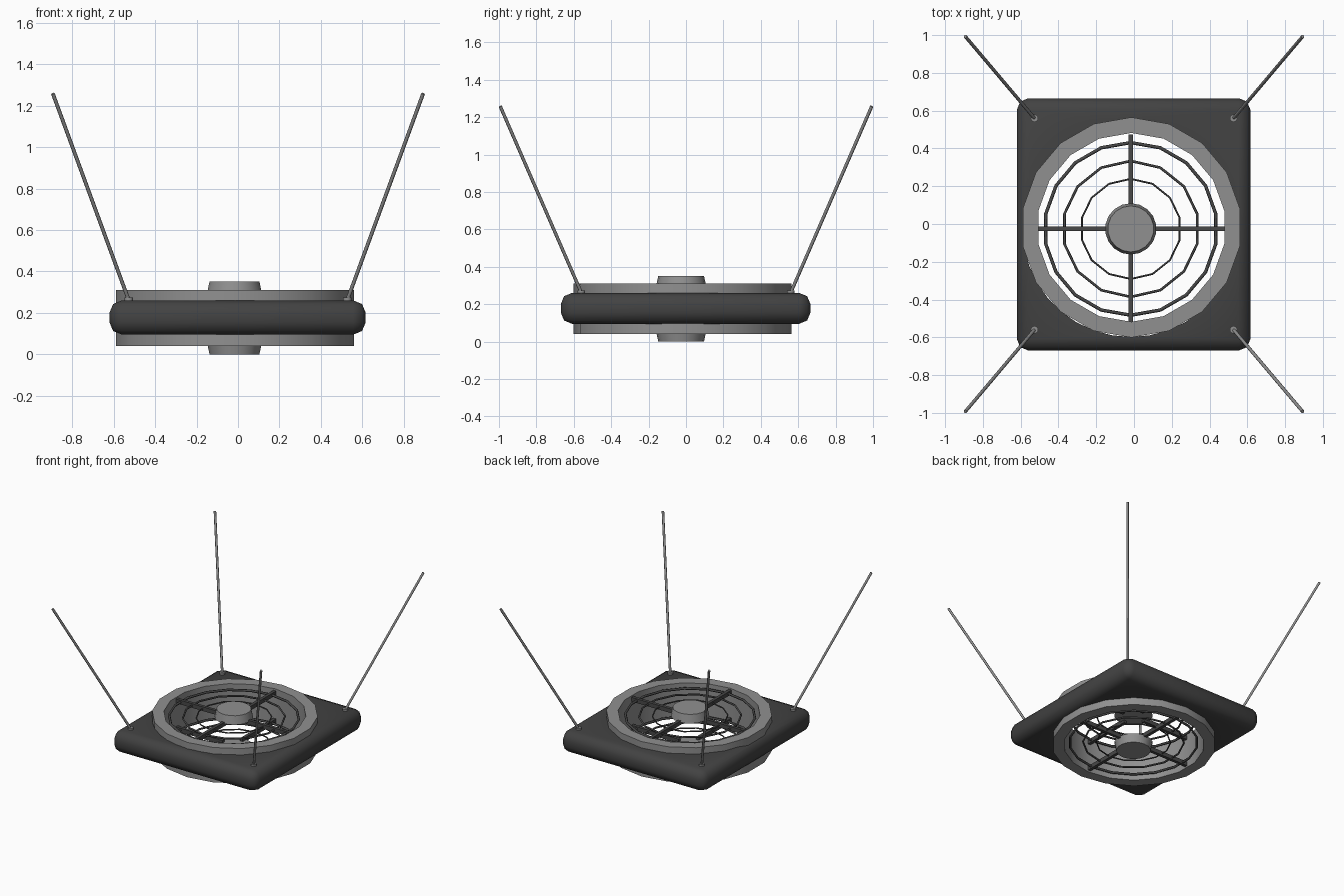
import bpy, bmesh
from math import sin, cos, pi, radians
from mathutils import Vector, Matrix

if "Cube" in bpy.data.objects:
    bpy.data.objects.remove(bpy.data.objects["Cube"])

CX, CY, MID = -0.017, -0.026, 0.176   # fan axis and mid height


def colour(name, v):
    m = bpy.data.materials.new(name)
    m.diffuse_color = (v, v, v, 1)
    m.use_nodes = True
    m.node_tree.nodes["Principled BSDF"].inputs["Base Color"].default_value = m.diffuse_color
    return m


dark = colour("dark_grey", 0.055)
guard = colour("guard_grey", 0.065)
mid = colour("mid_grey", 0.28)


def make(name, bm, mat=None, smooth=None):
    bmesh.ops.recalc_face_normals(bm, faces=bm.faces)
    me = bpy.data.meshes.new(name)
    bm.to_mesh(me)
    bm.free()
    ob = bpy.data.objects.new(name, me)
    bpy.context.collection.objects.link(ob)
    if mat:
        me.materials.append(mat)
    if smooth:
        shade(ob, smooth)
    return ob


def shade(ob, angle):
    bpy.ops.object.select_all(action='DESELECT')
    ob.select_set(True)
    bpy.context.view_layer.objects.active = ob
    bpy.ops.object.shade_smooth_by_angle(angle=radians(angle))


def revolve(name, profile, sides, mat=None, smooth=None, center=(CX, CY)):
    """Closed (r, z) profile turned around the vertical axis, vertex at +y."""
    bm = bmesh.new()
    rows = []
    for i in range(sides):
        a = pi / 2 + 2 * pi * i / sides
        rows.append([bm.verts.new((center[0] + r * cos(a), center[1] + r * sin(a), z))
                     for r, z in profile])
    n = len(profile)
    for i in range(sides):
        p, q = rows[i], rows[(i + 1) % sides]
        for j in range(n):
            k = (j + 1) % n
            bm.faces.new((p[j], q[j], q[k], p[k]))
    return make(name, bm, mat, smooth)


def rod(name, a, b, radius, sides=8, mat=None, radius2=None):
    a, b = Vector(a), Vector(b)
    d = b - a
    m = Matrix.Translation((a + b) / 2) @ d.to_track_quat('Z', 'Y').to_matrix().to_4x4()
    bm = bmesh.new()
    bmesh.ops.create_cone(bm, cap_ends=True, segments=sides, radius1=radius,
                          radius2=radius if radius2 is None else radius2,
                          depth=d.length, matrix=m)
    return make(name, bm, mat, 50)


def box_mesh(center, size, angle=0):
    bm = bmesh.new()
    bmesh.ops.create_cube(bm, size=1, matrix=Matrix.Translation(center)
                          @ Matrix.Rotation(angle, 4, 'Z') @ Matrix.Diagonal((*size, 1)))
    return bm


# rounded square frame with a round opening
bm = box_mesh((-0.002, -0.002, 0.178), (1.236, 1.335, 0.165))
bmesh.ops.bevel(bm, geom=bm.edges[:], offset=0.06, segments=2, profile=0.5, affect='EDGES')
frame = make("frame", bm, dark)
cutter = rod("opening_cutter", (CX, CY, -0.2), (CX, CY, 0.6), 0.572, 36)
mod = frame.modifiers.new("opening", 'BOOLEAN')
mod.operation, mod.object, mod.solver = 'DIFFERENCE', cutter, 'EXACT'
bpy.ops.object.select_all(action='DESELECT')
bpy.context.view_layer.objects.active = frame
frame.select_set(True)
bpy.ops.object.modifier_apply(modifier="opening")
bpy.data.objects.remove(cutter)
frame.data.materials.clear()
frame.data.materials.append(dark)
shade(frame, 50)

# fan duct
revolve("duct_ring", [(0.583, 0.04), (0.583, 0.31), (0.5, 0.31), (0.5, 0.04)], 18,
        mid, 40, (-0.014, -0.018))

# guard grilles, above and below
for side, s in (("top", 1), ("bottom", -1)):
    z = MID + s * 0.108
    rod(side + "_hub", (CX, CY, MID + s * 0.112), (CX, CY, MID + s * 0.176),
        0.136, 18, mid, 0.122)
    for i, (r, t, n) in enumerate(((0.265, 0.005, 14), (0.36, 0.007, 14), (0.457, 0.009, 18))):
        tube = [(r + t * cos(k * pi / 3), z + t * sin(k * pi / 3)) for k in range(6)]
        revolve(f"{side}_guard_ring_{i + 1}", tube, n, guard, 70)
    for i in range(4):
        a = i * pi / 2
        make(f"{side}_spoke_{i + 1}",
             box_mesh((CX + 0.295 * cos(a), CY + 0.295 * sin(a), z), (0.41, 0.024, 0.032), a),
             guard)

# hanging cables with corner anchors
for sx in (-1, 1):
    for sy in (-1, 1):
        x, y = 0.527 * sx, 0.56 * sy
        rod("cable_anchor", (x, y, 0.25), (x, y, 0.274), 0.02, 12, mid)
        rod("cable", (x, y, 0.262), (0.893 * sx, 0.993 * sy, 1.258), 0.009, 8, mid)
